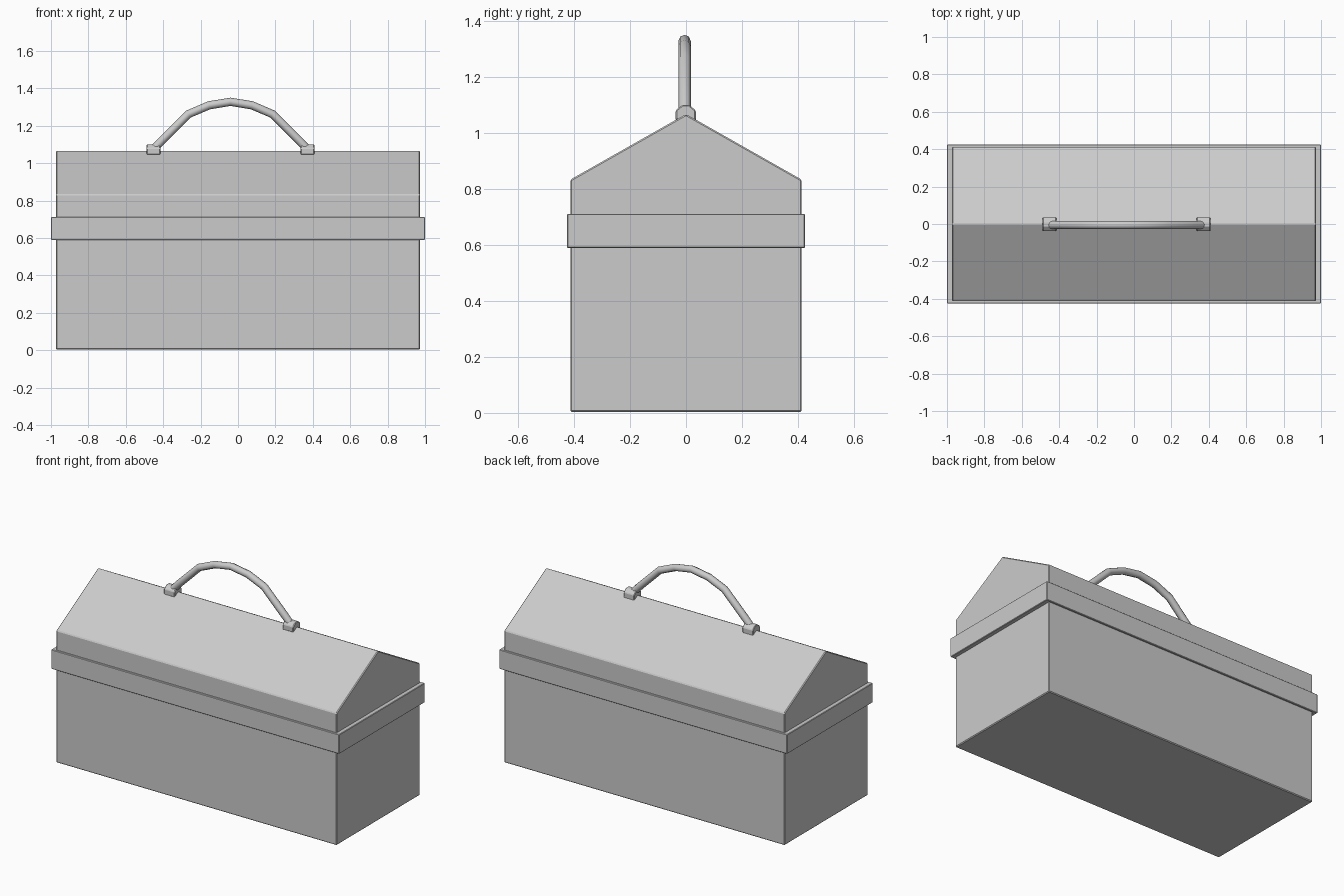
import bpy, bmesh
from mathutils import Vector

if "Cube" in bpy.data.objects:
    bpy.data.objects.remove(bpy.data.objects["Cube"])


def prism(name, profile, x0, x1, bevel=0.005):
    """Extrude a (y, z) profile along x and soften its edges."""
    bm = bmesh.new()
    face = bm.faces.new([bm.verts.new((x0, y, z)) for y, z in profile])
    ext = bmesh.ops.extrude_face_region(bm, geom=[face])
    verts = [g for g in ext["geom"] if isinstance(g, bmesh.types.BMVert)]
    bmesh.ops.translate(bm, verts=verts, vec=(x1 - x0, 0, 0))
    bmesh.ops.recalc_face_normals(bm, faces=bm.faces[:])
    mesh = bpy.data.meshes.new(name)
    bm.to_mesh(mesh)
    bm.free()
    ob = bpy.data.objects.new(name, mesh)
    bpy.context.collection.objects.link(ob)
    mod = ob.modifiers.new("soft_edges", "BEVEL")
    mod.width = bevel
    mod.segments = 1
    return ob


def rect(w, z0, z1):
    return [(-w, z0), (w, z0), (w, z1), (-w, z1)]


# Box, rim band and gabled lid
prism("box_body", rect(0.413, 0.004, 0.62), -0.974, 0.974)
prism("rim_band", rect(0.425, 0.589, 0.711), -1.0, 1.0, 0.003)
prism("gabled_lid", [(-0.413, 0.68), (0.413, 0.68), (0.413, 0.833),
                     (0, 1.067), (-0.413, 0.833)], -0.974, 0.974)

# Saddle brackets on the ridge, either side of the handle centre
CX, CY = -0.04, -0.003
for side, name in ((-1, "left_bracket"), (1, "right_bracket")):
    x = CX + side * 0.412
    prism(name, [(-0.037, 1.044), (0, 1.055), (0.035, 1.044), (0.035, 1.08),
                 (0.012, 1.099), (-0.014, 1.099), (-0.037, 1.08)],
          x - 0.037, x + 0.037, 0.004)

# Arched handle: tube swept along a faceted arc, mirrored about its centre
half = [(0.412, 1.073), (0.37, 1.118), (0.225, 1.262), (0.115, 1.309)]
path = [(-x, z) for x, z in half] + [(0, 1.328)] + half[::-1]
curve = bpy.data.curves.new("handle", "CURVE")
curve.dimensions = "3D"
curve.bevel_depth = 0.022
curve.bevel_resolution = 2
curve.use_fill_caps = True
spline = curve.splines.new("POLY")
spline.points.add(len(path) - 1)
for p, (x, z) in zip(spline.points, path):
    p.co = (CX + x, CY - 0.002, z, 1)
handle = bpy.data.objects.new("handle", curve)
bpy.context.collection.objects.link(handle)
spline.use_smooth = True
